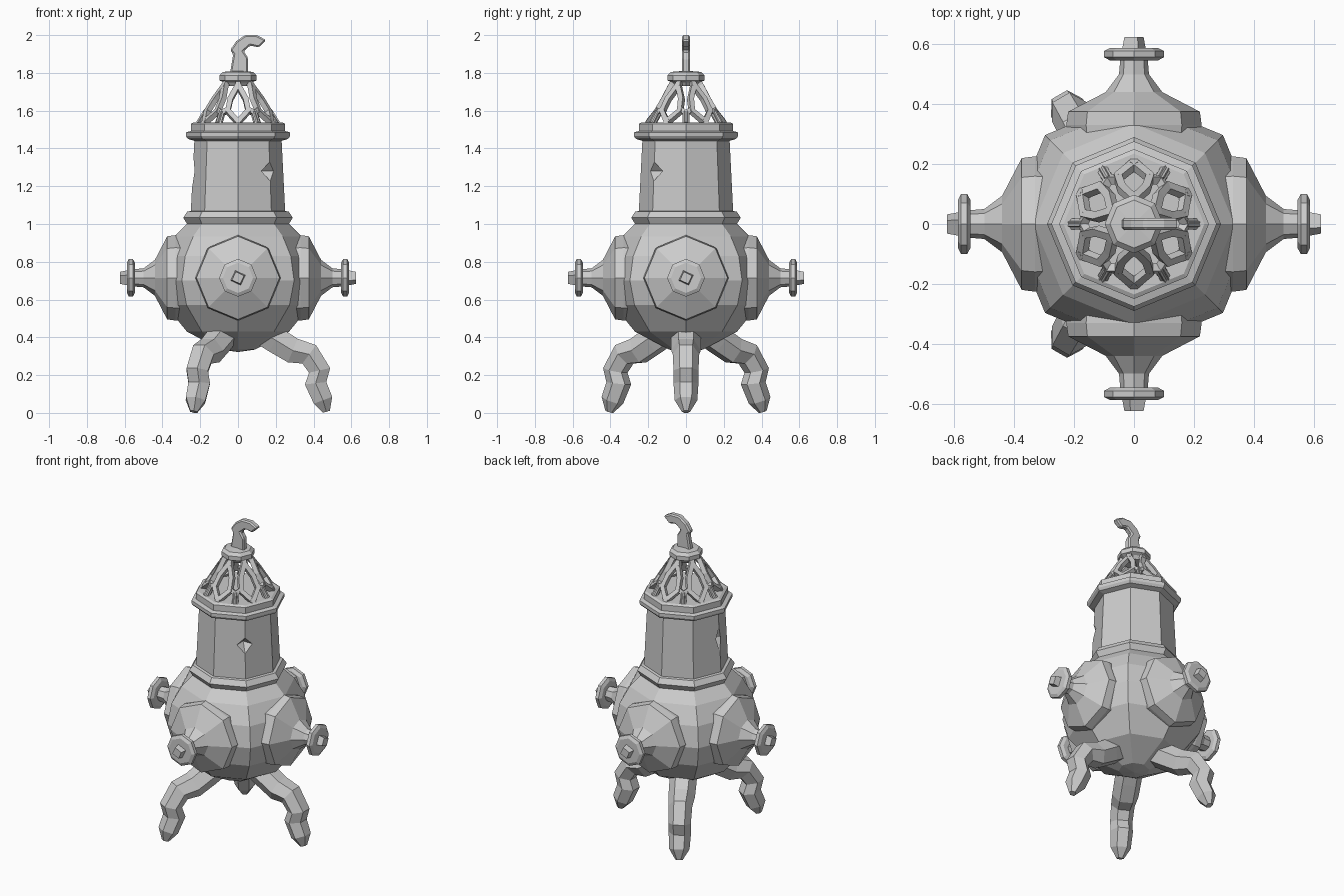
import bpy, bmesh
from math import pi, cos, sin, radians
from mathutils import Matrix, Vector

if "Cube" in bpy.data.objects:
    bpy.data.objects.remove(bpy.data.objects["Cube"])

# Single material
GREY = (0.6, 0.6, 0.6, 1)
metal = bpy.data.materials.new("grey metal")
metal.use_nodes = True
metal.diffuse_color = GREY
metal.node_tree.nodes["Principled BSDF"].inputs["Base Color"].default_value = GREY


def spin(angle):
    return Matrix.Rotation(angle, 4, 'Z')


def finish(name, bm):
    """Clean the mesh and link it as a flat shaded object."""
    bmesh.ops.remove_doubles(bm, verts=bm.verts, dist=0.0005)
    bmesh.ops.recalc_face_normals(bm, faces=bm.faces)
    mesh = bpy.data.meshes.new(name)
    bm.to_mesh(mesh)
    bm.free()
    mesh.materials.append(metal)
    obj = bpy.data.objects.new(name, mesh)
    bpy.context.collection.objects.link(obj)
    return obj


def skin(bm, rings):
    """Join rings of points with faces and close both ends."""
    rings = [[bm.verts.new(p) for p in ring] for ring in rings]
    n = len(rings[0])
    for a, b in zip(rings, rings[1:]):
        for i in range(n):
            j = (i + 1) % n
            bm.faces.new((a[i], a[j], b[j], b[i]))
    bm.faces.new(rings[0])
    bm.faces.new(rings[-1])


def lathe(bm, profile, sides=8, matrix=Matrix(), phase=0):
    """Turn a (radius, height) profile around z."""
    turn = [phase + 2 * pi * i / sides for i in range(sides)]
    skin(bm, [[matrix @ Vector((r * cos(t), r * sin(t), z)) for t in turn]
              for r, z in profile])


def sweep(bm, path, radii, sides, normal, matrix=Matrix(), phase=0):
    """Sweep a polygon along a path; normal is the steady side axis."""
    path = [Vector(p) for p in path]
    rings = []
    for k, p in enumerate(path):
        tangent = (path[min(k + 1, len(path) - 1)] - path[max(k - 1, 0)]).normalized()
        across = tangent.cross(Vector(normal)).normalized()
        side = across.cross(tangent).normalized()
        rings.append([matrix @ (p + radii[k] * (cos(t) * side + sin(t) * across))
                      for t in (phase + 2 * pi * i / sides for i in range(sides))])
    skin(bm, rings)


# Round faceted pot
bm = bmesh.new()
lathe(bm, [(0, .322), (.09, .335), (.27, .43), (.385, .57), (.42, .7),
           (.395, .83), (.335, .935), (.265, 1.005)])
finish("pot_body", bm)

# Neck, with two chipped corners
bm = bmesh.new()
lathe(bm, [(.25, .99), (.25, 1.06), (.23, 1.46), (.2, 1.5)])
neck = finish("neck", bm)
bpy.context.view_layer.objects.active = neck
for angle, r, size, tall in ((-45, .245, .07, .055), (180, .247, .04, .1)):
    bm = bmesh.new()
    place = spin(radians(angle)) @ Matrix.Translation((r, 0, 1.28))
    lathe(bm, [(0, -tall), (size, 0), (0, tall)], 4, place)
    cutter = finish("chip_cutter", bm)
    cutter.hide_render = True
    cut = neck.modifiers.new("chip", 'BOOLEAN')
    cut.operation = 'DIFFERENCE'
    cut.solver = 'EXACT'
    cut.object = cutter
    bpy.ops.object.modifier_apply(modifier=cut.name)
    bpy.data.objects.remove(cutter)

# Collars below and above the neck
bm = bmesh.new()
lathe(bm, [(.26, .995), (.27, 1.0), (.29, 1.034), (.268, 1.066), (.24, 1.07)])
finish("lower_collar", bm)
bm = bmesh.new()
lathe(bm, [(.23, 1.44), (.265, 1.45), (.276, 1.465), (.276, 1.485), (.25, 1.492),
           (.25, 1.53), (.235, 1.538)])
finish("upper_collar", bm)

# Four bosses, each with a stem and a disc knob
for k, side in enumerate(("left", "back", "right", "front")):
    face = (Matrix.Translation((0, 0, .715)) @ spin(k * pi / 2)
            @ Matrix.Rotation(pi / 2, 4, 'Y'))
    bm = bmesh.new()
    lathe(bm, [(.222, .29), (.226, .33), (.22, .375), (.095, .44), (.05, .5), (.045, .56)],
          matrix=face)
    finish(side + "_boss", bm)
    bm = bmesh.new()
    lathe(bm, [(.04, .546), (.08, .546), (.1, .557), (.1, .578), (.08, .588), (.04, .588)],
          matrix=face)
    lathe(bm, [(.043, .58), (.034, .624)], 4, face, radians(20))
    finish(side + "_knob", bm)


# Openwork cone of six petals with forked links between them
def on_cone(angle, r):
    t = radians(angle)
    return Vector((r * cos(t), r * sin(t), 1.75 - (r - .07) * 1.62))


bm = bmesh.new()
for k in range(6):
    mid = 30 + 60 * k
    out = (on_cone(mid, 1) - on_cone(mid, 0)).normalized()
    normal = out.cross(Vector((0, 0, 1)).cross(out)).normalized()
    bars = [[(0, .045), (0, .09)], [(0, .195), (0, .215)]]
    for s in (-1, 1):
        bars.append([(0, .08), (s * 19, .125), (s * 19, .165), (0, .2)])
        bars.append([(s * 18, .16), (s * 30, .17), (s * 30, .205)])
    for bar in bars:
        sweep(bm, [on_cone(mid + a, r) for a, r in bar], [.02] * len(bar),
              4, normal, phase=pi / 4)
finish("openwork_cone", bm)

# Cap that holds the hook
bm = bmesh.new()
lathe(bm, [(.06, 1.73), (.075, 1.75), (.098, 1.76), (.098, 1.787), (.08, 1.805), (0, 1.812)])
finish("cap", bm)

# Curled hook, cut from a flat outline with softened corners
outline = [(-.042, 1.8), (-.025, 1.9), (-.042, 1.92), (-.01, 1.967), (.037, 2), (.1, 2),
           (.15, 1.973), (.11, 1.935), (.064, 1.945), (.03, 1.915), (.053, 1.88), (.053, 1.8)]
bm = bmesh.new()
skin(bm, [[(x, y, z) for x, z in outline] for y in (-.02, .02)])
hook = finish("hook", bm)
chamfer = hook.modifiers.new("chamfer", 'BEVEL')
chamfer.width = .008
chamfer.segments = 1

# Three bent legs with blunt toes
leg_path = [(.14, .42), (.2, .385), (.29, .33), (.377, .31), (.432, .225),
            (.411, .157), (.45, .067), (.468, .006)]
leg_radii = [.078, .08, .078, .07, .066, .066, .06, .022]
for k, place in enumerate(("left", "back_right", "front_right")):
    bm = bmesh.new()
    sweep(bm, [(x, 0, z) for x, z in leg_path], leg_radii, 6, (0, 1, 0),
          spin(k * 2 * pi / 3))
    finish(place + "_leg", bm)
